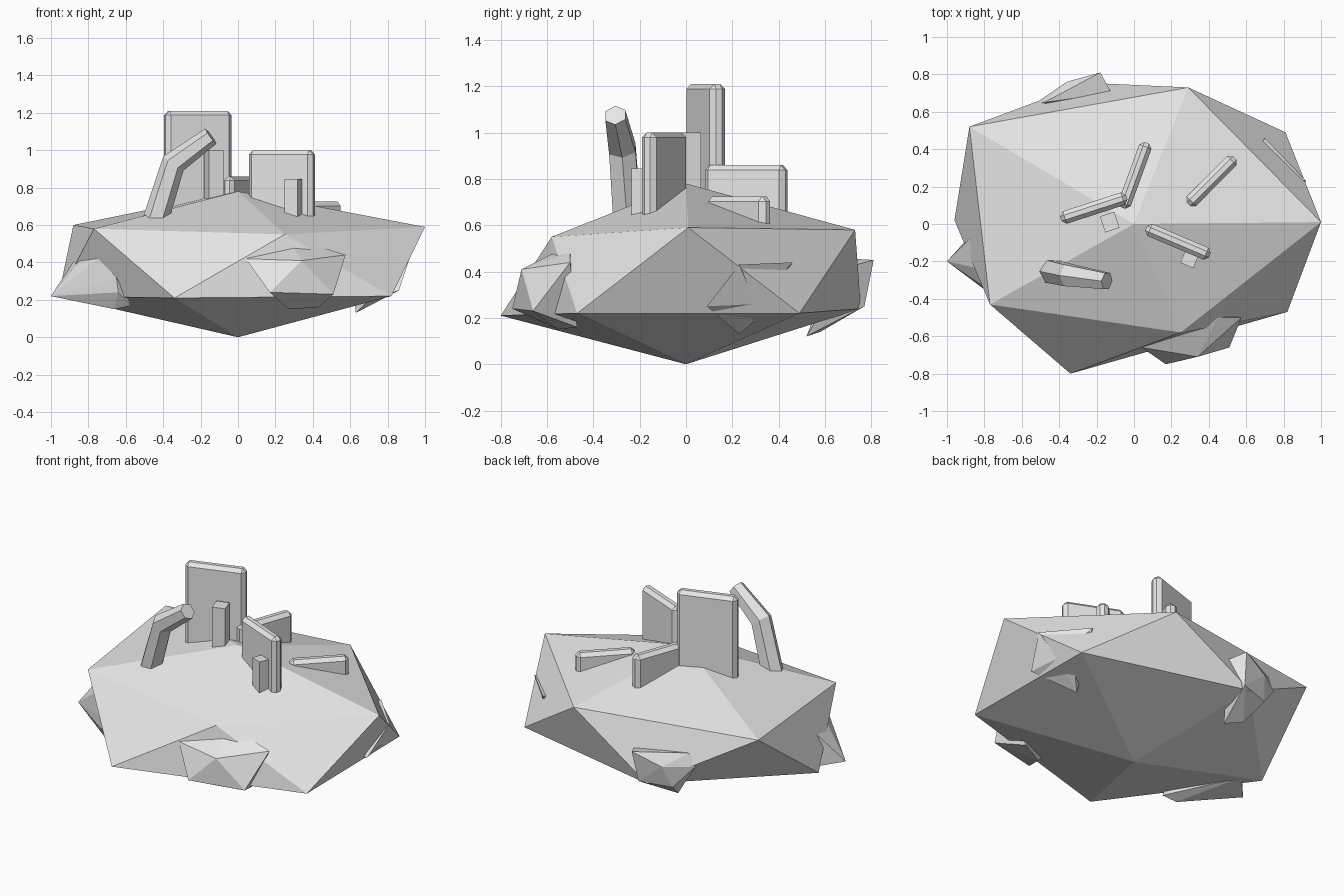
import bpy, bmesh, math
from mathutils import Vector, Matrix

if "Cube" in bpy.data.objects:
    bpy.data.objects.remove(bpy.data.objects["Cube"], do_unlink=True)

stone = bpy.data.materials.new("pale_grey_stone")
stone.use_nodes = True
GREY = (0.8, 0.8, 0.8, 1)
stone.diffuse_color = GREY
stone.node_tree.nodes["Principled BSDF"].inputs["Base Color"].default_value = GREY


def finish(name, bm):
    bmesh.ops.recalc_face_normals(bm, faces=bm.faces)
    mesh = bpy.data.meshes.new(name)
    bm.to_mesh(mesh)
    bm.free()
    mesh.materials.append(stone)
    obj = bpy.data.objects.new(name, mesh)
    bpy.context.collection.objects.link(obj)
    return obj


def asteroid(name, top, upper, lower, bottom):
    """Irregular icosahedron: two staggered rings of five between two poles."""
    bm = bmesh.new()
    t, b = bm.verts.new(top), bm.verts.new(bottom)
    up = [bm.verts.new(p) for p in upper]
    low = [bm.verts.new(p) for p in lower]
    for i in range(5):
        j = (i + 1) % 5
        bm.faces.new((t, up[i], up[j]))
        bm.faces.new((up[i], low[i], up[j]))
        bm.faces.new((low[i], low[j], up[j]))
        bm.faces.new((b, low[j], low[i]))
    return finish(name, bm)


def boulder(name, points):
    """Faceted rock wrapped around a few corner points."""
    bm = bmesh.new()
    for p in points:
        bm.verts.new(p)
    hull = bmesh.ops.convex_hull(bm, input=bm.verts[:])
    loose = [v for v in hull["geom_interior"] if isinstance(v, bmesh.types.BMVert)]
    bmesh.ops.delete(bm, geom=loose, context="VERTS")
    return finish(name, bm)


def slab(name, x, y, length, width, angle, top, base, chamfer=0):
    """Upright block turned about z, with optional chamfered edges."""
    bm = bmesh.new()
    place = (Matrix.Translation((x, y, (top + base) / 2))
             @ Matrix.Rotation(math.radians(angle), 4, "Z")
             @ Matrix.Diagonal((length, width, top - base, 1)))
    bmesh.ops.create_cube(bm, size=1, matrix=place)
    obj = finish(name, bm)
    if chamfer:
        mod = obj.modifiers.new("chamfer", "BEVEL")
        mod.width = chamfer
        mod.segments = 1
    return obj


def bent_prism(name, path, radii, sides=6):
    """Faceted tube following a bent path."""
    bm = bmesh.new()
    pts = [Vector(p) for p in path]
    rings = []
    for i, (p, r) in enumerate(zip(pts, radii)):
        before = pts[max(i - 1, 0)]
        after = pts[min(i + 1, len(pts) - 1)]
        tangent = ((p - before).normalized() + (after - p).normalized()).normalized()
        side = Vector((0, 1, 0)).cross(tangent).normalized()
        other = tangent.cross(side)
        turns = [math.tau * k / sides for k in range(sides)]
        rings.append([bm.verts.new(p + r * (math.cos(a) * side + math.sin(a) * other))
                      for a in turns])
    for a, b in zip(rings, rings[1:]):
        for k in range(sides):
            m = (k + 1) % sides
            bm.faces.new((a[k], a[m], b[m], b[k]))
    bm.faces.new(rings[0])
    bm.faces.new(rings[-1])
    return finish(name, bm)


# Main rock
asteroid("main_rock", (0, 0, 0.78),
         [(1, 0.01, 0.59), (0.29, 0.73, 0.58), (-0.88, 0.52, 0.6),
          (-0.77, -0.43, 0.58), (0.25, -0.58, 0.55)],
         [(0.81, 0.49, 0.22), (-0.25, 0.755, 0.24), (-0.96, 0.02, 0.22),
          (-0.34, -0.8, 0.21), (0.82, -0.47, 0.22)],
         (0, 0, 0))

# Boulders around the rim
boulder("west_boulder", [
    (-1, -0.2, 0.22), (-0.87, -0.07, 0.42), (-0.82, -0.24, 0.44), (-0.75, -0.37, 0.42),
    (-0.65, -0.46, 0.32), (-0.64, -0.47, 0.24), (-0.66, -0.4, 0.15), (-0.57, -0.42, 0.17),
    (-0.82, 0, 0.2)])
boulder("front_boulder", [
    (0.04, -0.66, 0.42), (0.17, -0.75, 0.24), (0.34, -0.71, 0.41), (0.51, -0.66, 0.23),
    (0.575, -0.5, 0.44), (0.29, -0.55, 0.49), (0.45, -0.5, 0.48), (0.27, -0.55, 0.15),
    (0.43, -0.47, 0.16)])
boulder("east_boulder", [
    (0.92, 0.23, 0.43), (0.7, 0.46, 0.44), (0.86, 0.09, 0.25), (0.83, 0.3, 0.26),
    (0.63, 0.23, 0.13), (0.7, 0.15, 0.2), (0.7, 0.3, 0.19), (0.6, 0.3, 0.4)])
boulder("back_boulder", [
    (-0.52, 0.65, 0.38), (-0.18, 0.81, 0.45), (-0.36, 0.76, 0.38), (-0.12, 0.7, 0.42),
    (-0.48, 0.65, 0.46), (-0.2, 0.77, 0.25), (-0.4, 0.71, 0.24), (-0.25, 0.52, 0.12),
    (-0.35, 0.58, 0.14)])

# Standing slabs on top
slab("tall_slab", -0.215, 0.085, 0.37, 0.07, 18, 1.21, 0.55, 0.022)
slab("middle_slab", 0.235, -0.095, 0.37, 0.07, -23, 1.0, 0.55, 0.022)
slab("short_slab", 0.005, 0.26, 0.37, 0.07, 70, 0.86, 0.55, 0.022)
slab("low_slab", 0.415, 0.23, 0.35, 0.07, 45, 0.725, 0.5, 0.022)

# Small posts leaning against the slabs
slab("tall_slab_post", -0.13, 0.01, 0.08, 0.09, 18, 1.0, 0.6)
slab("middle_slab_post", 0.3, -0.18, 0.075, 0.09, -23, 0.845, 0.55)

# Bent pillar
bent_prism("bent_pillar",
           [(-0.455, -0.25, 0.58), (-0.345, -0.275, 0.93), (-0.145, -0.305, 1.075)],
           [0.07, 0.066, 0.05])
